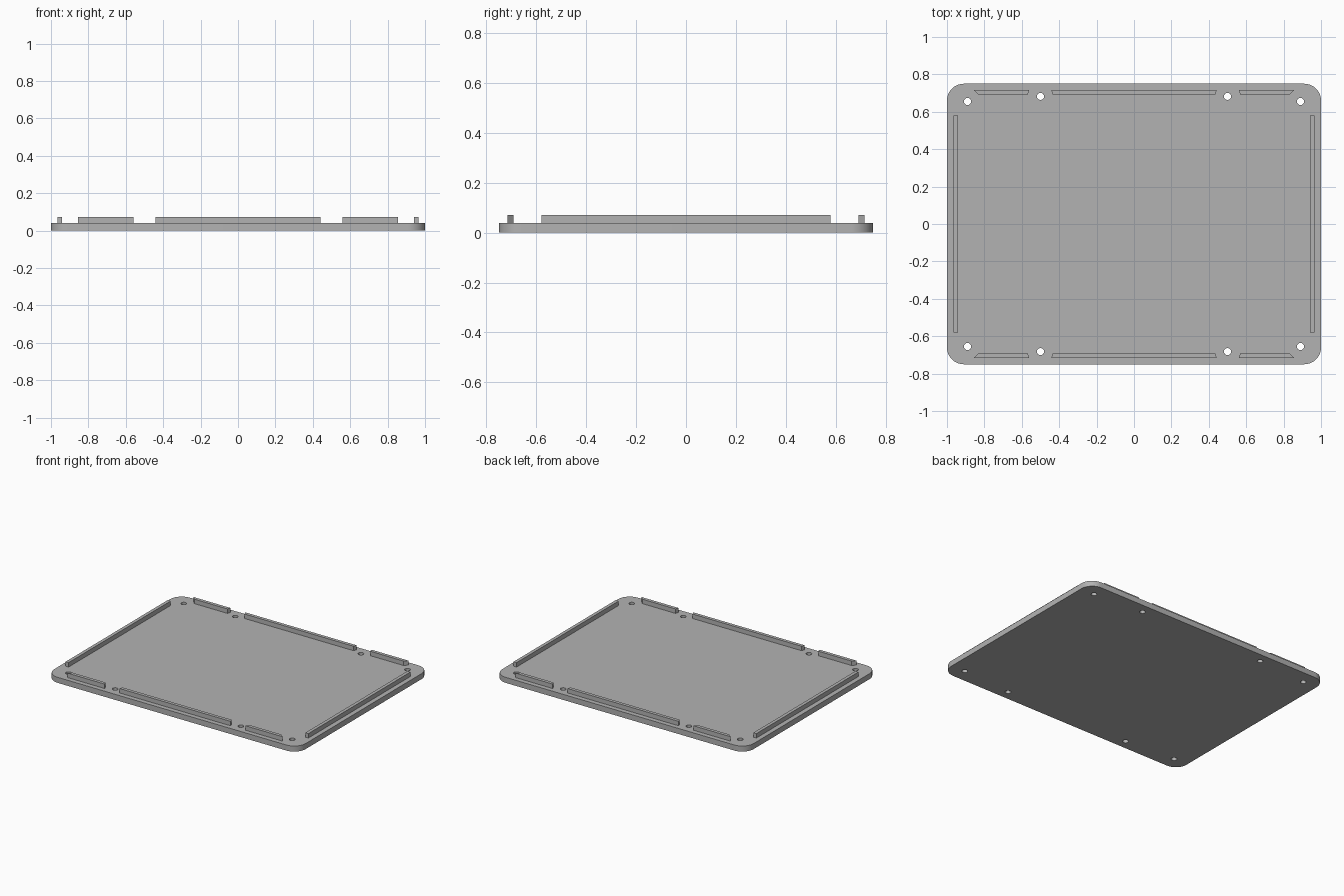
import bpy
import bmesh
import math

cube = bpy.data.objects.get("Cube")
if cube:
    bpy.data.objects.remove(cube, do_unlink=True)

PLATE_TOP = 0.04
RIB_TOP = 0.072

# Single grey plastic
grey = bpy.data.materials.new("grey plastic")
grey.use_nodes = True
colour = (0.45, 0.45, 0.45, 1)
grey.diffuse_color = colour
grey.node_tree.nodes["Principled BSDF"].inputs["Base Color"].default_value = colour


def prism(name, outline, z0, z1, corner=0):
    """Extrude a flat outline upward, optionally rounding its upright edges."""
    bm = bmesh.new()
    base = bm.faces.new([bm.verts.new((x, y, z0)) for x, y in outline])
    grown = bmesh.ops.extrude_face_region(bm, geom=[base], use_keep_orig=True)
    tops = [v for v in grown["geom"] if isinstance(v, bmesh.types.BMVert)]
    bmesh.ops.translate(bm, verts=tops, vec=(0, 0, z1 - z0))
    if corner:
        upright = [e for e in bm.edges
                   if abs(e.verts[0].co.z - e.verts[1].co.z) > 0.001]
        bmesh.ops.bevel(bm, geom=upright, offset=corner, segments=10,
                        profile=0.5, affect='EDGES')
    bmesh.ops.recalc_face_normals(bm, faces=bm.faces)
    mesh = bpy.data.meshes.new(name)
    bm.to_mesh(mesh)
    bm.free()
    mesh.materials.append(grey)
    obj = bpy.data.objects.new(name, mesh)
    bpy.context.collection.objects.link(obj)
    return obj


def circle(cx, cy, radius, sides=24):
    steps = [math.tau * i / sides for i in range(sides)]
    return [(cx + radius * math.cos(a), cy + radius * math.sin(a)) for a in steps]


# Rounded base plate
plate = prism("base_plate", [(-1, -0.75), (1, -0.75), (1, 0.75), (-1, 0.75)],
              0, PLATE_TOP, corner=0.09)

# Eight screw holes drilled through the plate
for sx in (-1, 1):
    for sy in (-1, 1):
        for x, y in ((0.89, 0.655), (0.5, 0.682)):
            drill = prism("screw_hole_cutter", circle(sx * x, sy * y, 0.019), -0.1, 0.1)
            cut = plate.modifiers.new("screw_hole", 'BOOLEAN')
            cut.operation = 'DIFFERENCE'
            cut.solver = 'EXACT'
            cut.object = drill
            drill.hide_render = True
            bpy.context.view_layer.objects.active = plate
            bpy.ops.object.modifier_apply(modifier=cut.name)
            bpy.data.objects.remove(drill, do_unlink=True)

# Locating ribs along the four sides, with slanted ends on the long sides
for sy, side in ((-1, "front"), (1, "back")):
    inner, outer = sy * 0.692, sy * 0.716
    prism(side + "_middle_rib",
          [(-0.442, outer), (0.442, outer), (0.434, inner), (-0.434, inner)],
          PLATE_TOP, RIB_TOP)
    for sx, end in ((-1, "right"), (1, "left")):
        prism(f"{side}_{end}_rib",
              [(sx * 0.56, outer), (sx * 0.855, outer),
               (sx * 0.832, inner), (sx * 0.568, inner)],
              PLATE_TOP, RIB_TOP)

for sx, side in ((-1, "right"), (1, "left")):
    a, b = sx * 0.942, sx * 0.966
    prism(side + "_side_rib", [(a, -0.58), (b, -0.58), (b, 0.58), (a, 0.58)],
          PLATE_TOP, RIB_TOP)

# Smooth the rounded corners and hole walls
bpy.ops.object.select_all(action='DESELECT')
plate.select_set(True)
bpy.context.view_layer.objects.active = plate
bpy.ops.object.shade_smooth_by_angle(angle=math.radians(30))
